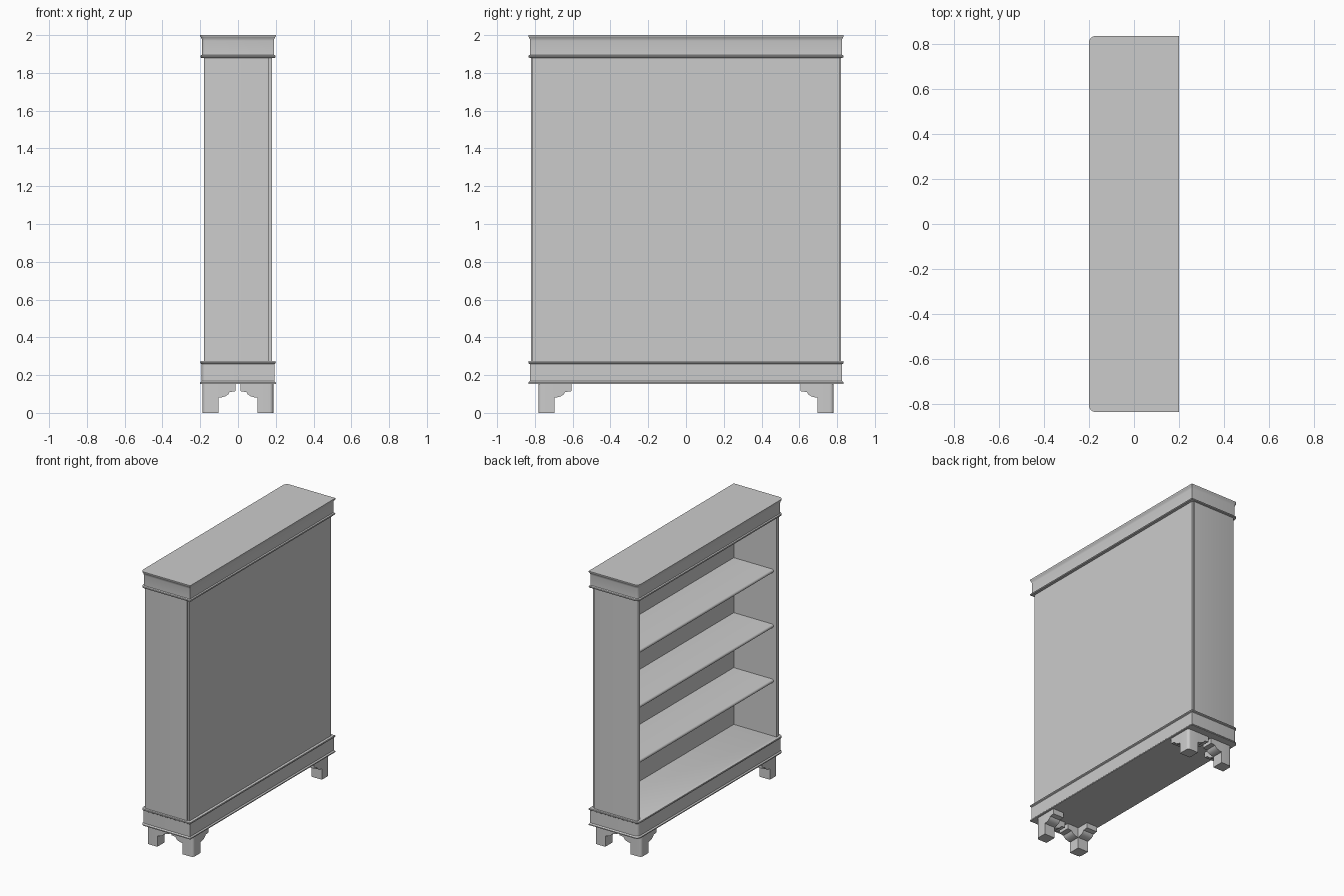
import bpy, bmesh, math

if "Cube" in bpy.data.objects:
    bpy.data.objects.remove(bpy.data.objects["Cube"], do_unlink=True)

grey = bpy.data.materials.new("plain_grey")
grey.use_nodes = True
COLOUR = (0.6, 0.6, 0.6, 1)
grey.diffuse_color = COLOUR
grey.node_tree.nodes["Principled BSDF"].inputs["Base Color"].default_value = COLOUR


def finish(bm, name):
    bmesh.ops.recalc_face_normals(bm, faces=bm.faces)
    mesh = bpy.data.meshes.new(name)
    bm.to_mesh(mesh)
    bm.free()
    mesh.materials.append(grey)
    obj = bpy.data.objects.new(name, mesh)
    bpy.context.collection.objects.link(obj)
    bpy.ops.object.select_all(action="DESELECT")
    obj.select_set(True)
    bpy.context.view_layer.objects.active = obj
    bpy.ops.object.shade_smooth_by_angle(angle=math.radians(35))
    return obj


def box(name, x, y, z):
    bm = bmesh.new()
    bmesh.ops.create_cube(bm, size=1)
    for v in bm.verts:
        v.co = [a + (b - a) * (c + 0.5) for (a, b), c in zip((x, y, z), v.co)]
    return finish(bm, name)


def plan(inset):
    """Plan outline with rounded corners on the open side."""
    hx, hy, r, steps = 0.2 - inset, 0.835 - inset, 0.03 - inset, 4
    pts = [(hx, -hy), (hx, hy)]
    for sign in (1, -1):
        arc = []
        for i in range(steps + 1):
            a = math.pi / 2 * i / steps
            arc.append((-hx + r - r * math.sin(a), sign * (hy - r + r * math.cos(a))))
        pts += arc if sign > 0 else arc[::-1]
    return pts


def moulded_box(name, profile):
    """Stack of plan outlines, given as (height, inset) pairs."""
    bm = bmesh.new()
    rings = [[bm.verts.new((x, y, z)) for x, y in plan(i)] for z, i in profile]
    n = len(rings[0])
    for a, b in zip(rings, rings[1:]):
        for k in range(n):
            bm.faces.new((a[k], a[(k + 1) % n], b[(k + 1) % n], b[k]))
    bm.faces.new(rings[0])
    bm.faces.new(rings[-1])
    return finish(bm, name)


def extrude(name, pts, place, start, end):
    """Prism from a 2D outline; place(u, v, w) gives the 3D point."""
    bm = bmesh.new()
    a, b = [[bm.verts.new(place(u, v, w)) for u, v in pts] for w in (start, end)]
    bm.faces.new(a)
    bm.faces.new(b)
    for k in range(len(pts)):
        j = (k + 1) % len(pts)
        bm.faces.new((a[k], a[j], b[j], b[k]))
    return finish(bm, name)


# Plinth and cornice with their mouldings
moulded_box("plinth", [(0.153, 0.0), (0.16, 0.0), (0.168, 0.008), (0.258, 0.008),
                       (0.262, 0.002), (0.268, 0.0), (0.274, 0.002), (0.275, 0.006)])
moulded_box("cornice", [(1.88, 0.006), (1.881, 0.002), (1.886, 0.0), (1.892, 0.002),
                        (1.896, 0.01), (1.97, 0.01), (1.98, 0.008), (1.99, 0.002),
                        (1.993, 0.0), (2.0, 0.0)])

# Carcass
box("back_panel", (0.165, 0.18), (-0.812, 0.812), (0.27, 1.885))
for side, s in (("left", 1), ("right", -1)):
    outer, inner, r = 0.82, 0.785, 0.012
    pts = [(0.165, outer), (0.165, inner), (-0.18, inner)]
    for i in range(4):
        a = math.pi / 2 * i / 3
        pts.append((-0.18 + r - r * math.cos(a), outer - r + r * math.sin(a)))
    extrude(side + "_side_panel", pts, lambda u, v, w: (u, s * v, w), 0.27, 1.885)

# Shelves with a rounded nosing
for n in range(3):
    z, t = 0.675 + 0.4 * n, 0.013
    pts = [(0.165, z - t), (0.165, z + t)]
    for i in range(7):
        a = math.pi * i / 6
        pts.append((-0.142 - t * math.sin(a), z + t * math.cos(a)))
    extrude(f"shelf_{n + 1}", pts, lambda u, v, w: (u, w, v), -0.785, 0.785)

# Bracket feet: a post with a rounded outer corner and two shaped arms
POST, ARM, TOP, R = 0.085, 0.175, 0.153, 0.02
arm = [(POST, TOP), (POST, 0.08), (0.1, 0.082), (0.12, 0.088), (0.135, 0.098),
       (0.142, 0.11), (ARM, 0.115), (ARM, TOP)]
for sx, ex in ((1, "back"), (-1, "front")):
    for sy, ey in ((1, "left"), (-1, "right")):
        ox = 0.187

        def corner(u, v, w):
            return (sx * (ox - u), sy * (0.782 - v), w)

        post = [(POST, 0), (POST, POST), (0, POST)]
        for i in range(6):
            a = math.pi / 2 * i / 5
            post.append((R - R * math.cos(a), R - R * math.sin(a)))
        name = f"{ex}_{ey}_foot"
        extrude(name + "_post", post, corner, 0, TOP)
        extrude(name + "_end_arm", arm, lambda u, v, w: corner(u, w, v), 0, POST)
        extrude(name + "_long_arm", arm, lambda u, v, w: corner(w, u, v), 0, POST)
